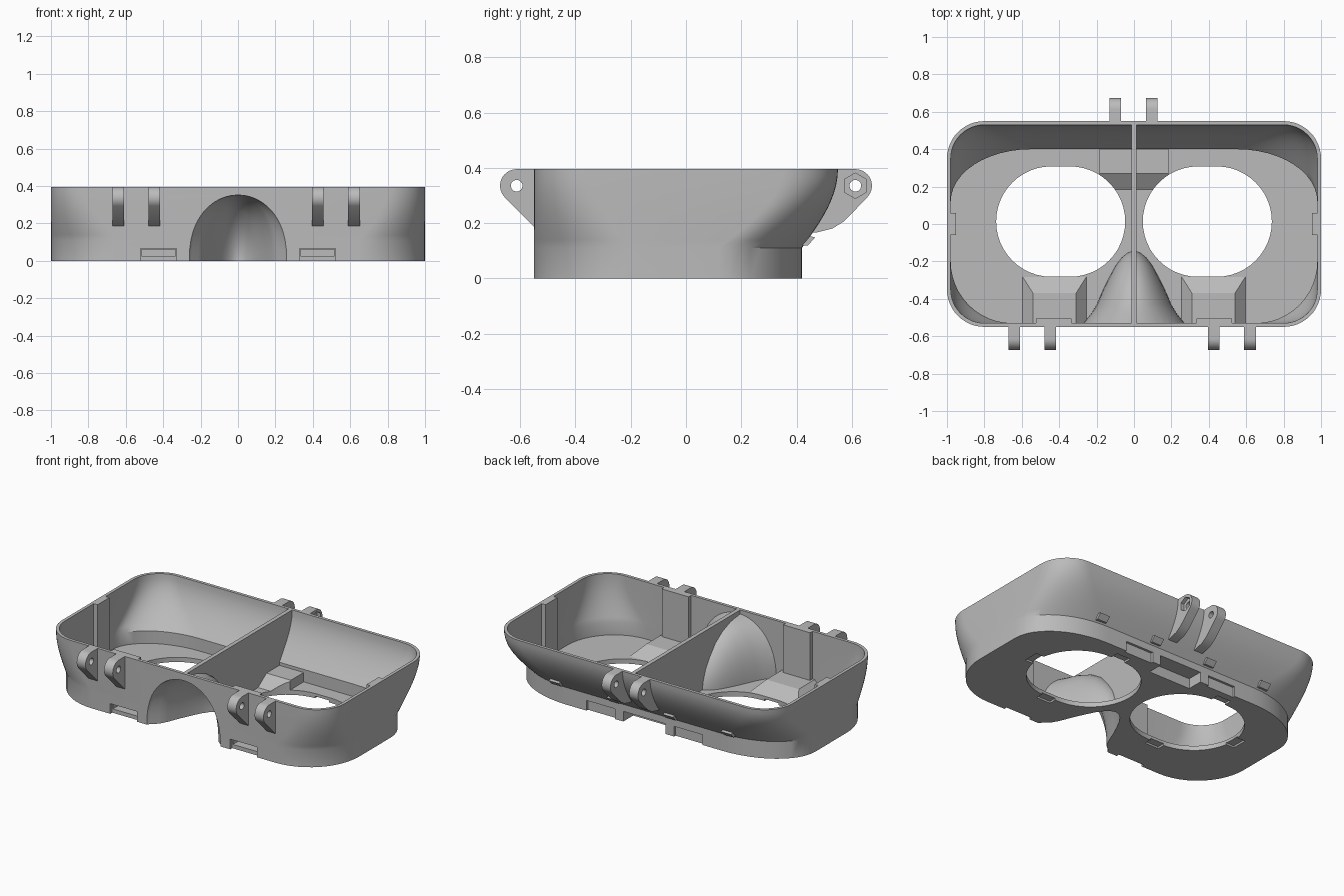
import bpy, bmesh, math
from mathutils import Vector

cube = bpy.data.objects.get("Cube")
if cube:
    bpy.data.objects.remove(cube, do_unlink=True)

FLOOR, RIM, STEP, WALL = 0.03, 0.395, 0.11, 0.02

plastic = bpy.data.materials.new("grey plastic")
plastic.use_nodes = True
grey = (0.5, 0.5, 0.5, 1)
plastic.diffuse_color = grey
plastic.node_tree.nodes["Principled BSDF"].inputs["Base Color"].default_value = grey


def loft(name, rings):
    """Closed solid through rings that all have the same number of points."""
    bm = bmesh.new()
    rows = [[bm.verts.new(p) for p in ring] for ring in rings]
    n = len(rows[0])
    for a, b in zip(rows, rows[1:]):
        for i in range(n):
            j = (i + 1) % n
            bm.faces.new((a[i], a[j], b[j], b[i]))
    bm.faces.new(rows[0][::-1])
    bm.faces.new(rows[-1])
    bmesh.ops.recalc_face_normals(bm, faces=bm.faces)
    mesh = bpy.data.meshes.new(name)
    bm.to_mesh(mesh)
    bm.free()
    obj = bpy.data.objects.new(name, mesh)
    bpy.context.collection.objects.link(obj)
    return obj


def rect(x0, x1, y0, y1, z):
    return [(x0, y0, z), (x1, y0, z), (x1, y1, z), (x0, y1, z)]


def box(x0, x1, y0, y1, z0, z1):
    return loft("cutter", [rect(x0, x1, y0, y1, z) for z in (z0, z1)])


def prism_x(name, profile, x0, x1):
    return loft(name, [[(x, y, z) for y, z in profile] for x in (x0, x1)])


def arc(cy, cz, r, start, end, n):
    angles = [math.radians(start + (end - start) * i / n) for i in range(n + 1)]
    return [(cy + r * math.cos(a), cz + r * math.sin(a)) for a in angles]


def cut(target, cutter):
    """Subtract the cutter for good and throw it away."""
    mod = target.modifiers.new("cut", 'BOOLEAN')
    mod.operation, mod.solver, mod.object = 'DIFFERENCE', 'EXACT', cutter
    bpy.context.view_layer.update()
    graph = bpy.context.evaluated_depsgraph_get()
    mesh = bpy.data.meshes.new_from_object(target.evaluated_get(graph))
    target.modifiers.clear()
    target.data = mesh
    bpy.data.objects.remove(cutter, do_unlink=True)


def finish(obj):
    obj.data.materials.clear()
    obj.data.materials.append(plastic)
    bpy.ops.object.select_all(action='DESELECT')
    obj.select_set(True)
    bpy.context.view_layer.objects.active = obj
    bpy.ops.object.shade_smooth_by_angle(angle=math.radians(30))


def outline(z, inset=0.0):
    """Rounded outline; the back bulges and the corners tighten towards the rim."""
    u = min(max((z - STEP) / (RIM - STEP), 0), 1)
    f = math.sin(u * math.pi / 2)
    mix = lambda a, b: a + (b - a) * f - inset
    x, front, back = 1 - inset, -0.55 + inset, 0.42 + 0.13 * f - inset
    fr, bx, by = mix(0.35, 0.2), mix(0.45, 0.2), mix(0.3, 0.2)
    corners = [(1, 1, bx, by), (-1, 1, bx, by), (-1, -1, fr, fr), (1, -1, fr, fr)]
    ring = []
    for k, (sx, sy, rx, ry) in enumerate(corners):
        cx, cy = sx * (x - rx), (back - ry) if sy > 0 else (front + ry)
        for i in range(13):
            a = math.pi / 2 * (k + i / 12)
            ring.append((cx + rx * math.cos(a), cy + ry * math.sin(a), z))
    return ring


def nose(inset):
    """Bell-shaped nose solid, running back from the front wall."""
    stations = [(-0.7, 0.30, 0.37), (-0.56, 0.29, 0.37), (-0.53, 0.27, 0.37),
                (-0.48, 0.23, 0.365), (-0.43, 0.2, 0.357), (-0.35, 0.165, 0.327),
                (-0.28, 0.13, 0.28), (-0.22, 0.097, 0.21), (-0.18, 0.066, 0.15),
                (-0.155, 0.036, 0.085), (-0.145, 0.012, 0.03)]
    rings = []
    for y, w, h in stations:
        w, h = w * (1 - inset * 4), h * (1 - inset * 2.5)
        y -= inset if y > -0.5 else 0
        ring = [(w, y, -0.1)]
        for i in range(25):
            a = math.pi * i / 24
            ring.append((w * math.cos(a), y, h * max(math.sin(a), 0) ** 0.85))
        rings.append(ring + [(-w, y, -0.1)])
    return loft("nose", rings)


# Cavity: hollow inside, minus every feature that stays solid
levels = [STEP + (RIM - STEP) * i / 10 for i in range(11)]
cavity = loft("cavity", [outline(z, WALL) for z in [FLOOR] + levels]
              + [[(x, y, 0.5) for x, y, z in outline(RIM, WALL)]])
cut(cavity, box(-0.013, 0.013, -0.7, 0.7, -0.1, 0.7))          # divider
cut(cavity, nose(0))                                           # nose bulge
cut(cavity, prism_x("ramp", [(0.6, -0.05), (0.6, 0.09), (0.27, 0.09),
                             (0.17, 0.02), (0.17, -0.05)], -0.185, 0.185))
for s in (-1, 1):
    def span(a, b):
        return sorted((s * a, s * b))
    cut(cavity, box(*span(0.953, 1.1), -0.06, 0.06, -0.1, 0.7))    # side rib
    cut(cavity, box(*span(0.335, 0.525), -0.7, -0.505, -0.1, 0.7))  # front panel
    cut(cavity, loft("block", [rect(*span(0.25, 0.6), -0.7, -0.275, 0.025),
                               rect(*span(0.31, 0.54), -0.7, -0.37, 0.09)]))

# Shell
shell = loft("headset_shell", [outline(z) for z in [0] + levels])
cut(shell, cavity)
cut(shell, nose(WALL))
cut(shell, box(-0.15, 0.15, 0.32, 0.6, -0.1, 0.065))           # back pocket

for s in (-1, 1):
    # Eye opening
    right = arc(s * 0.392 + 0.05, 0.013, 0.295, -90, 90, 24)
    left = arc(s * 0.392 - 0.05, 0.013, 0.295, 90, 270, 24)
    cut(shell, loft("eye", [[(x, y, z) for x, y in right + left] for z in (-0.1, 0.2)]))
    # Front and back strap pockets
    cut(shell, box(*span(0.33, 0.52), -0.7, -0.53, -0.1, 0.065))
    cut(shell, box(*span(0.335, 0.515), -0.7, -0.45, 0.025, 0.06))
    cut(shell, box(*span(0.21, 0.41), 0.405, 0.6, -0.1, 0.065))
    # Shallow lens clip seats under the floor
    for cx, cy, w, d in [(0.76, 0.01, 0.06, 0.1), (0.41, -0.3, 0.1, 0.06),
                         (0.38, 0.33, 0.1, 0.06)]:
        cut(shell, box(*span(cx - w / 2, cx + w / 2), cy - d / 2, cy + d / 2, -0.1, 0.012))
finish(shell)

# Small catches above the back step
for i, x in enumerate((-0.61, -0.2, 0.2, 0.61)):
    catch = prism_x(f"back_catch_{i + 1}", [(0.41, 0.12), (0.44, 0.118), (0.468, 0.148),
                                            (0.44, 0.155)], x - 0.035, x + 0.035)
    finish(catch)

# Hinge lugs
PIN_Y, PIN_Z = 0.613, 0.335


def lug(name, x, side, profile):
    obj = prism_x(name, [(side * y, z) for y, z in profile], x - 0.031, x + 0.031)
    cut(obj, prism_x("pin", arc(side * PIN_Y, PIN_Z, 0.021, 0, 345, 23), x - 0.1, x + 0.1))
    return obj


knuckle = arc(PIN_Y, PIN_Z, 0.06, 90, -45, 14)
front_profile = [(0.54, RIM)] + knuckle + [(0.55, 0.186), (0.54, 0.18)]
back_profile = ([(0.537, RIM)] + knuckle
                + [(0.61, 0.245), (0.57, 0.205), (0.53, 0.18), (0.47, 0.165),
                   (0.45, 0.165), (0.49, 0.24), (0.52, 0.3)])

for i, x in enumerate((-0.64, -0.447, 0.427, 0.62)):
    finish(lug(f"front_lug_{i + 1}", x, -1, front_profile))
for i, x in enumerate((-0.1, 0.095)):
    obj = lug(f"back_lug_{i + 1}", x, 1, back_profile)
    if x > 0:  # nut recess on the outer face
        cut(obj, prism_x("nut", arc(PIN_Y, PIN_Z, 0.046, 30, 330, 5), x + 0.008, x + 0.1))
    finish(obj)
